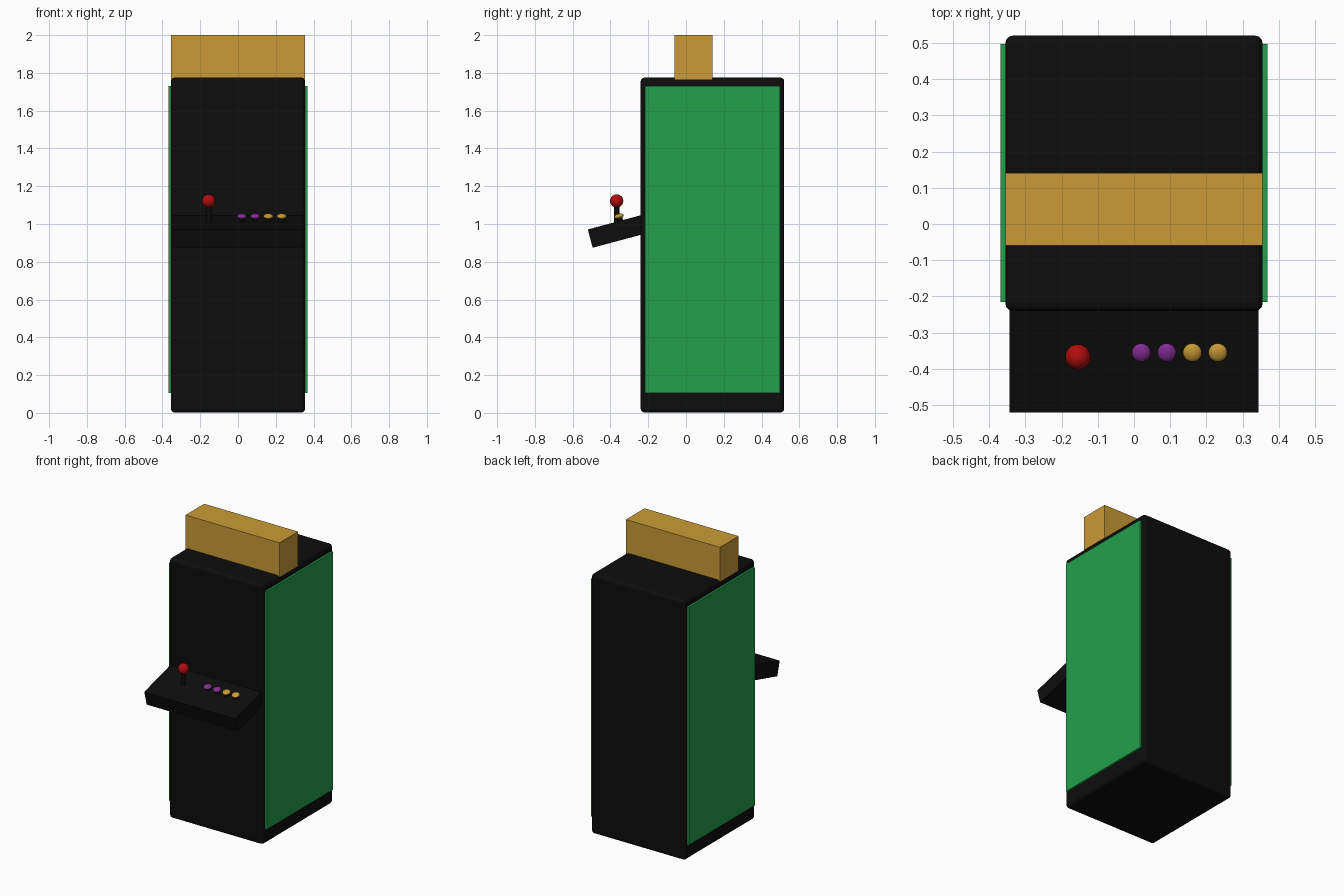
import bpy, math
from mathutils import Matrix, Vector

if "Cube" in bpy.data.objects:
    bpy.data.objects.remove(bpy.data.objects["Cube"])

TILT = math.radians(15)


def material(name, rgb):
    m = bpy.data.materials.new(name)
    m.diffuse_color = (*rgb, 1)
    m.use_nodes = True
    m.node_tree.nodes["Principled BSDF"].inputs["Base Color"].default_value = m.diffuse_color
    return m


black = material("matte black", (0.004, 0.004, 0.004))
green = material("green", (0.017, 0.352, 0.07))
gold = material("gold", (0.59, 0.33, 0.037))
red = material("red", (0.45, 0.004, 0.004))
purple = material("purple", (0.23, 0.025, 0.3))


def finish(name, mat):
    o = bpy.context.object
    o.name = name
    o.data.materials.append(mat)
    return o


def box(name, lo, hi, mat, bevel=0):
    lo, hi = Vector(lo), Vector(hi)
    bpy.ops.mesh.primitive_cube_add(size=1)
    o = finish(name, mat)
    o.data.transform(Matrix.Diagonal((hi - lo).to_4d()))
    o.location = (lo + hi) / 2
    if bevel:
        b = o.modifiers.new("rounded edges", 'BEVEL')
        b.width = bevel
        b.segments = 3
    return o


def ball(name, loc, scale, mat, tilt=0):
    bpy.ops.mesh.primitive_uv_sphere_add(segments=24, ring_count=14, radius=1, location=loc)
    o = finish(name, mat)
    o.data.transform(Matrix.Diagonal((*scale, 1)))
    o.rotation_euler.x = tilt
    bpy.ops.object.shade_smooth()
    return o


def rod(name, loc, radius, depth, mat, tilt=0):
    bpy.ops.mesh.primitive_cylinder_add(vertices=20, radius=radius, depth=depth,
                                        location=loc, rotation=(tilt, 0, 0))
    o = finish(name, mat)
    bpy.ops.object.shade_smooth_by_angle(angle=math.radians(30))
    return o


# Cabinet and side panels
box("cabinet", (-0.355, -0.24, 0.005), (0.355, 0.52, 1.778), black, 0.02).location.z -= 0.003
for side, s in (("left", -1), ("right", 1)):
    x = sorted((s * 0.345, s * 0.369))
    box(side + "_side_panel", (x[0], -0.216, 0.105), (x[1], 0.497, 1.73), green)

# Sign box on the roof
box("top_sign_box", (-0.355, -0.06, 1.765), (0.355, 0.141, 2.0), gold)

# Green strip under the screen
box("screen_strip", (-0.307, -0.23, 1.11), (0.307, -0.243, 1.13)[:1] + (-0.225, 1.13), green).location.y = -0.2335

# Sloped control deck: local origin is its top front edge
deck = box("control_deck", (-0.344, 0, -0.1), (0.344, 0.35, 0), black)
deck.data.transform(Matrix.Translation(deck.location))
deck.location = (0, -0.52, 0.971)
deck.rotation_euler.x = TILT

# Joystick
rod("joystick_shaft", (-0.155, -0.367, 1.05), 0.014, 0.11, black)
ball("joystick_knob", (-0.155, -0.367, 1.122), (0.035, 0.035, 0.035), red)

# Buttons on short posts
for i in range(4):
    x = 0.02 + 0.0705 * i
    ball(f"button_{i + 1}", (x, -0.355, 1.041), (0.026, 0.026, 0.013),
         purple if i < 2 else gold, TILT)
    rod(f"button_post_{i + 1}", (x, -0.351, 1.025), 0.016, 0.028, black, TILT)
